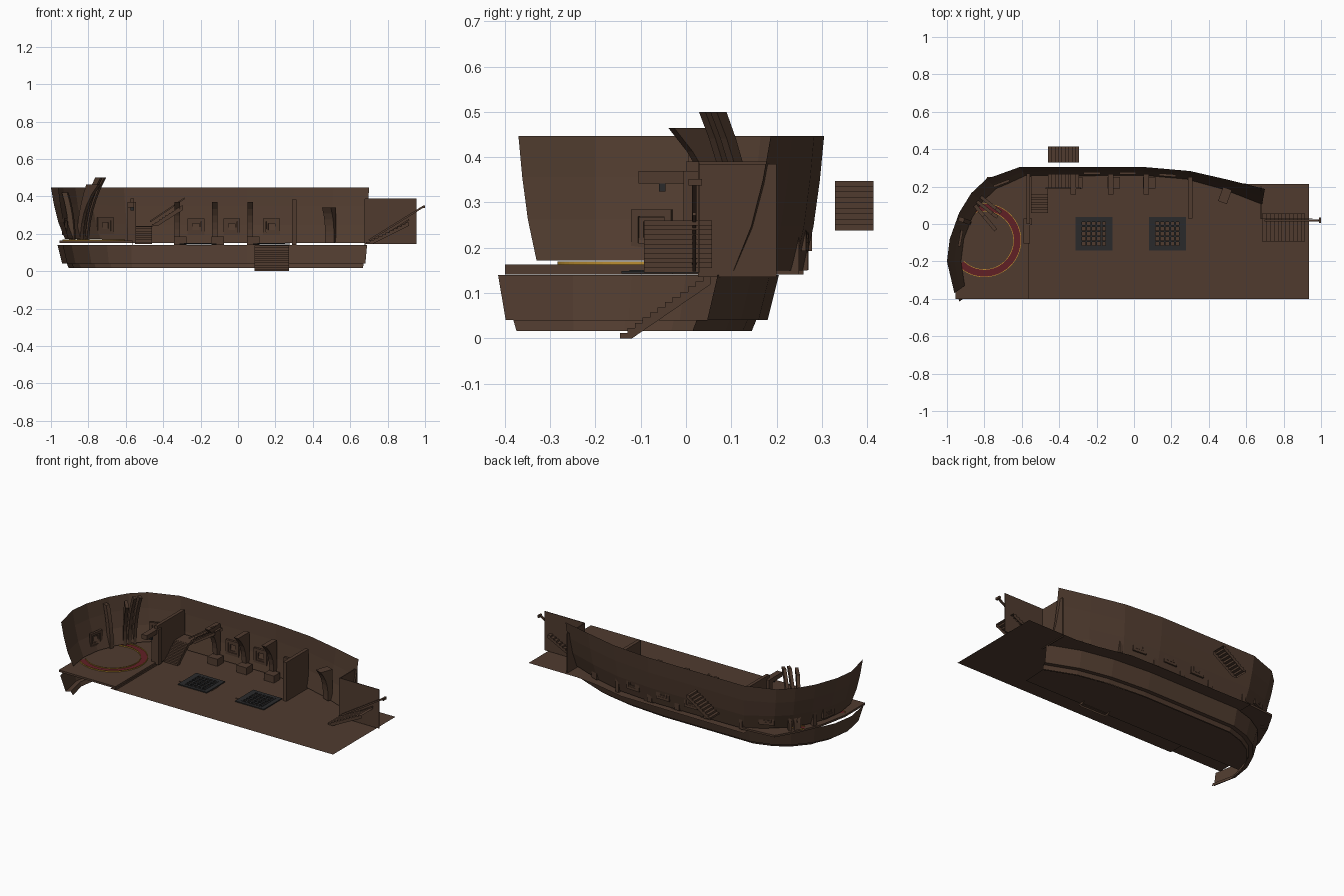
import bpy, math
from mathutils import Matrix, Vector

if "Cube" in bpy.data.objects:
    bpy.data.objects.remove(bpy.data.objects["Cube"])


def mat(name, col):
    m = bpy.data.materials.new(name)
    m.diffuse_color = (*col, 1)
    m.use_nodes = True
    m.node_tree.nodes["Principled BSDF"].inputs["Base Color"].default_value = m.diffuse_color
    return m


WOOD = mat("dark brown wood", (0.080, 0.044, 0.028))
IRON = mat("dark iron", (0.023, 0.023, 0.024))
RED = mat("deep red", (0.12, 0.014, 0.018))
GOLD = mat("gold", (0.50, 0.27, 0.03))


def mesh(name, verts, faces, m=WOOD, matrix=None):
    me = bpy.data.meshes.new(name)
    me.from_pydata([tuple(v) for v in verts], [], faces)
    me.materials.append(m)
    if matrix:
        me.transform(matrix)
    me.update()
    ob = bpy.data.objects.new(name, me)
    bpy.context.collection.objects.link(ob)
    return ob


def prism(name, pts, a, b, m=WOOD, matrix=None, upright=False, skip=()):
    """Extrude a profile: along z from a to b, or along y when upright (profile in xz)."""
    n = len(pts)
    put = (lambda p, h: (p[0], h, p[1])) if upright else (lambda p, h: (p[0], p[1], h))
    v = [put(p, a) for p in pts] + [put(p, b) for p in pts]
    f = [list(range(n))[::-1], list(range(n, 2 * n))]
    f += [[i, (i + 1) % n, n + (i + 1) % n, n + i] for i in range(n) if i not in skip]
    if upright:
        f = [q[::-1] for q in f]
    return mesh(name, v, f, m, matrix)


def box(name, x0, x1, y0, y1, z0, z1, m=WOOD, matrix=None):
    return prism(name, [(x0, y0), (x1, y0), (x1, y1), (x0, y1)], z0, z1, m, matrix)


def plane(name, pts, z, m=WOOD):
    return mesh(name, [(*p, z) for p in pts], [list(range(len(pts)))], m)


def place(x, y, z, deg=0):
    return Matrix.Translation((x, y, z)) @ Matrix.Rotation(math.radians(deg), 4, 'Z')


def sheet(name, rows):
    n = len(rows[0])
    v = [p for r in rows for p in r]
    f = [[k * n + i, k * n + i + 1, (k + 1) * n + i + 1, (k + 1) * n + i]
         for k in range(len(rows) - 1) for i in range(n - 1)]
    return mesh(name, v, f)


def stairs(name, x, y, z, deg, length, height, width, n):
    """Flight with side cheeks and an open underside, climbing along local x."""
    r, h = length / n, height / n
    pts = [(0, 0)]
    for i in range(n):
        pts += [(i * r, (i + 1) * h), ((i + 1) * r, (i + 1) * h)]
    pts += [(length, height - 1.6 * h), (1.6 * r, 0)]
    k = len(pts)
    prism(name, pts, -width / 2, width / 2, WOOD, place(x, y, z, deg), True, (k - 3, k - 2, k - 1))


def bar(name, a, b, t, m=WOOD):
    a, b = Vector(a), Vector(b)
    q = (b - a).to_track_quat('Z', 'Y').to_matrix().to_4x4()
    box(name, -t, t, -t, t, 0, (b - a).length, m, Matrix.Translation(a) @ q)


# upper hull wall, leaning outward; bottom edge pulled inward
top = [(-.96, -.37), (-1, -.2), (-.985, -.08), (-.935, .06), (-.87, .165), (-.79, .24), (-.61, .305),
       (.05, .305), (.3, .283), (.51, .235), (.7, .187)]
bot = [(-.905, -.33), (-.925, -.2), (-.91, -.08), (-.865, .035), (-.81, .12), (-.735, .19), (-.58, .255),
       (.05, .26), (.28, .24), (.48, .185), (.685, .105)]


def hull_row(t, bulge):
    k = t + bulge
    return [(b[0] + (a[0] - b[0]) * k, b[1] + (a[1] - b[1]) * k,
             (.172 if b[0] < -.7 else .15) * (1 - t) + .447 * t) for a, b in zip(top, bot)]


sheet("upper_hull", [hull_row(0, 0), hull_row(.33, .15), hull_row(.67, .12), hull_row(1, 0)])

# lower hull strip with chine
low = [(-.935, -.415), (-.965, -.25), (-.945, -.12), (-.89, 0), (-.80, .105), (-.70, .165), (-.57, .205),
       (.05, .205), (.3, .185), (.5, .145), (.69, .07)]


def inset(d, z):
    out = []
    for i, p in enumerate(low):
        a, b = Vector(low[max(i - 1, 0)]), Vector(low[min(i + 1, len(low) - 1)])
        t = (b - a).normalized()
        out.append((p[0] + t.y * d, p[1] - t.x * d + (d * .5 if i == 0 else 0), z))
    return out


sheet("lower_hull", [inset(0, .14), inset(.025, .04), inset(.05, .04), inset(.06, .016)])

# decks
plane("main_deck", [(-.6, -.4), (.935, -.4), (.935, .215), (.6, .215), (.45, .235), (.25, .28), (-.6, .288)],
      .141)
prism("raised_deck", [(-.955, -.4), (-.955, -.2), (-.92, -.02), (-.86, .12), (-.785, .25), (-.565, .27),
                      (-.565, -.4)], .151, .163)
box("raised_deck_riser", -.567, -.563, -.4, .26, .141, .152)

# hold floor, ending at the foot of the hold stairs
chine = [p[:2] for p in inset(.06, 0)]
plane("hold_floor", [(-.87, -.14)] + chine[3:] + [(.66, -.14)], .014)


# round rug with raised gold edges, cut off where the wall stands
def arc_band(name, r0, r1, z0, z1, m):
    v, f = [], []
    for i in range(41):
        a = math.radians(-135 + i * 6.2)
        for r, z in ((r0, z0), (r0, z1), (r1, z1), (r1, z0)):
            v.append((-.8 + r * math.cos(a), -.087 + r * math.sin(a), z))
    for i in range(40):
        f += [[4 * i + j, 4 * i + j + 1, 4 * i + j + 5, 4 * i + j + 4] for j in range(3)]
    mesh(name, v, f, m)


arc_band("rug_ring", .157, .195, .163, .1645, RED)
arc_band("rug_inner_trim", .155, .158, .163, .170, GOLD)
arc_band("rug_outer_trim", .194, .197, .163, .170, GOLD)

# deck gratings
for gx in (-.215, .178):
    M = place(gx, -.052, .143)
    for s in (-1, 1):
        box("grating_side", s * .083 - .016, s * .083 + .016, -.09, .09, 0, .006, IRON, M)
        box("grating_end", -.098, .098, s * .078 - .012, s * .078 + .012, 0, .006, IRON, M)
    for i in range(6):
        c = -.0675 + i * .027
        box("grating_bar", c - .005, c + .005, -.07, .07, 0, .008, IRON, M)
        box("grating_cross_bar", -.07, .07, c - .005, c + .005, 0, .008, IRON, M)


# square windows: stepped frame faces local -y
def window(x, y, z, deg):
    M = place(x, y, z, deg)
    for s in (-1, 1):
        box("window_side", s * .037 - .008, s * .037 + .008, -.012, .002, -.045, .045, WOOD, M)
        box("window_rail", -.03, .03, -.012, .002, s * .037 - .008, s * .037 + .008, WOOD, M)
        box("window_inner_side", s * .023 - .005, s * .023 + .005, -.006, .002, -.028, .028, WOOD, M)
        box("window_inner_rail", -.02, .02, -.006, .002, s * .023 - .005, s * .023 + .005, WOOD, M)


for wx in (-.225, -.033):
    window(wx, .276, .238, 0)
window(.18, .266, .238, -4)
window(-.71, .222, .243, 21)
window(-.932, -.075, .24, 80)


# curved ribs: profile in (inward distance, height), swept in thickness
def rib(name, x, y, deg, pts, t):
    prism(name, pts, -t, t, WOOD, place(x, y, 0, deg), True)


def knee(reach, height, lean, base=.15):
    ks = [i / 6 for i in range(7)]
    inner = [(.03 + lean * k * k + (reach - .03) * k ** 3, base + (height - base) * k) for k in ks]
    outer = [(lean * k * k, base + (height - base) * k) for k in ks]
    return inner + outer[::-1]


for px in (-.325, -.125, .065):
    rib("wall_knee", px, .268, -90, knee(.11, .37, 0), .015)
    box("knee_base", px - .018, px + .05, .19, .25, .141, .185)
    box("deck_plate", px - .012, px + .012, -.1, -.03, .141, .144)
rib("bow_knee", .5, .19, -110, knee(.08, .34, 0), .025)
rib("stern_knee_a", -.845, .125, -38, knee(.035, .5, .11), .009)
rib("stern_knee_b", -.825, .15, -38, knee(.035, .5, .11), .009)
rib("stern_knee_arm", -.855, .105, -50, knee(.10, .465, .08), .01)
rib("stern_rib", -.9, .015, -20, knee(.03, .42, -.04, .165), .012)

# cross bulkheads
box("mid_bulkhead", .29, .312, .03, .25, .141, .383)
box("stern_bulkhead", -.575, -.555, .0, .27, .151, .39)
box("stern_bulkhead_post", -.592, -.545, -.005, .03, .151, .37)
box("lamp_bracket", -.59, -.555, -.105, -.005, .342, .37)
box("lamp", -.575, -.555, -.06, -.045, .324, .342, IRON)

# bow walls and stair
box("bow_side_wall", .68, .955, .026, .030, .145, .388)
box("bow_cross_wall", .677, .683, .026, .2, .135, .385)
stairs("bow_stairs", .685, -.018, .145, 0, .23, .115, .15, 11)
bar("bow_handrail", (.70, .018, .165), (.99, .018, .345), .005)
bar("bow_lower_rail", (.72, .018, .151), (.915, .018, .275), .004)
box("handrail_end", .988, 1.0, .005, .035, .338, .352)

# side stairs with landing and handrail
stairs("side_stairs", -.505, .06, .145, 90, .11, .095, .092, 8)
box("side_landing", -.551, -.46, .17, .26, .225, .241)
stairs("upper_side_stairs", -.46, .23, .241, 0, .165, .105, .075, 9)
bar("side_handrail", (-.47, .19, .265), (-.285, .19, .39), .004)
bar("side_lower_rail", (-.46, .19, .241), (-.295, .19, .35), .004)
stairs("outer_stairs", -.46, .372, .238, 0, .165, .11, .085, 9)

# stairs to the hold
stairs("hold_stairs", .18, -.146, 0, 90, .2, .137, .185, 12)
